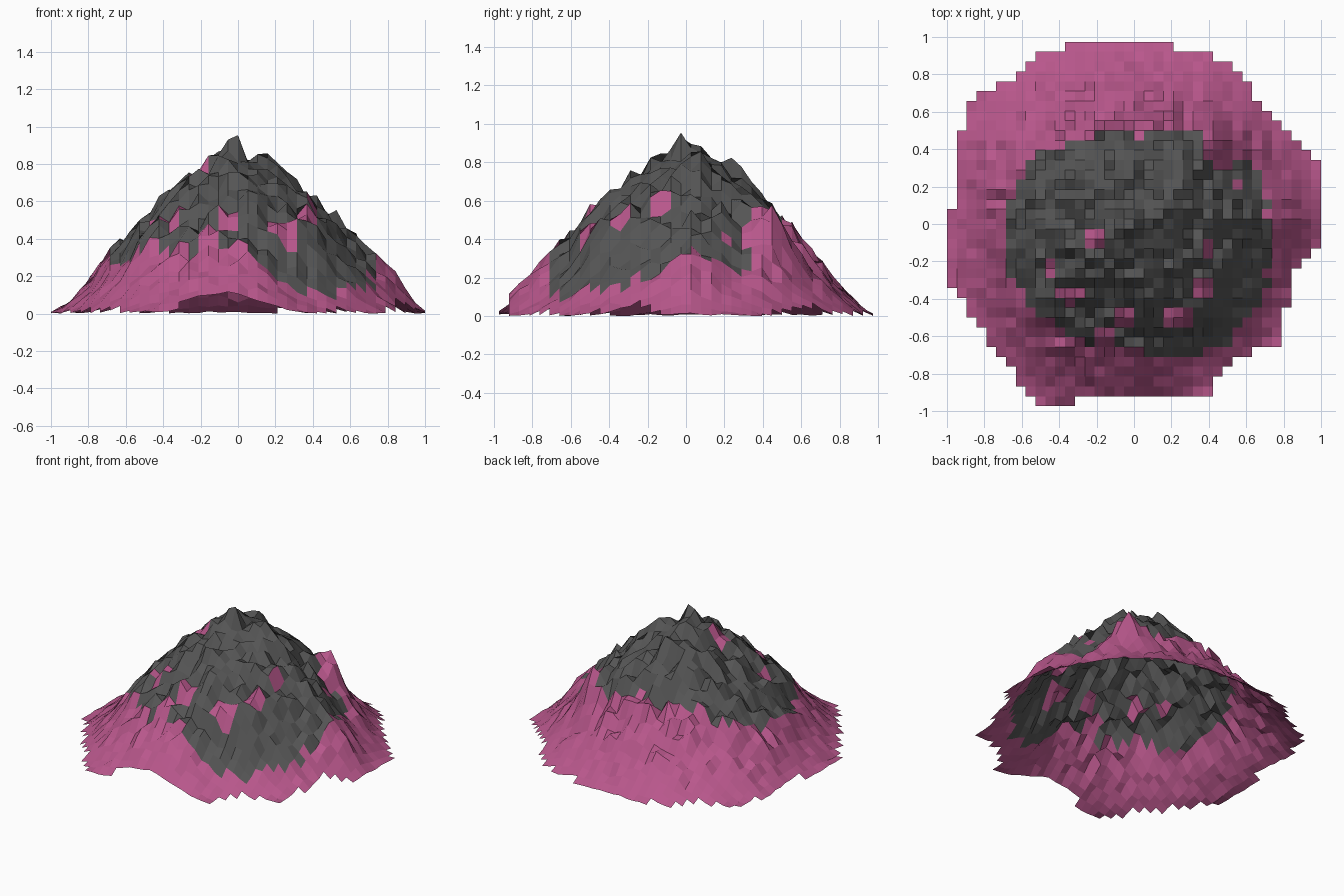
import bpy, math, random
from mathutils import Vector, noise

if "Cube" in bpy.data.objects:
    bpy.data.objects.remove(bpy.data.objects["Cube"])

random.seed(4)
STEP = 2 / 38
Y_TOP = 37 * STEP / 2

# Ragged footprint: first and last grid line of each row, back to front
LEFT = [12, 9, 8, 7, 5, 3, 2, 2, 2, 1, 1, 1, 1, 1, 1, 1, 1, 0, 0, 0,
        0, 0, 0, 0, 0, 1, 2, 2, 3, 4, 4, 5, 6, 7, 7, 8, 9]
RIGHT = [23, 27, 29, 30, 31, 31, 32, 33, 34, 35, 36, 37, 38, 38, 38, 38, 38, 38, 38, 38,
         38, 37, 36, 35, 35, 35, 35, 34, 34, 34, 34, 31, 29, 28, 27, 27, 13]

# Radii every 30 degrees from +x: foot of the mountain and limit of bare rock
FOOT = [1.0, .99, 1.0, .97, 1.04, 1.05, .98, 1.0, 1.07, 1.03, .92, .95]
ROCK = [.72, .68, .56, .49, .52, .66, .68, .71, .70, .66, .80, .77]
# Slope profile from summit to foot, every tenth of the radius
SLOPE = [.90, .845, .785, .70, .615, .515, .405, .29, .18, .075, .006]
# Spurs and gullies: x, y, height, width
BUMPS = [(.43, .43, .17, .10), (-.45, -.45, .06, .10), (.56, .10, .06, .09),
         (-.12, -.1, .03, .08), (.29, -.46, .10, .09), (.3, -.68, -.03, .10),
         (-.05, -.9, .035, .22), (.42, -.36, .05, .08), (-.62, .0, .04, .07),
         (.80, .02, .085, .12), (.0, .28, .03, .10), (.15, .12, .03, .06)]
# Coloured patches inside the rock: x, y, radius
PATCHES = [(-.34, -.38, .06), (.38, -.36, .06), (.27, -.48, .06), (-.2, -.08, .05),
           (.55, .22, .04), (.47, .40, .11), (-.05, -.5, .05), (-.45, -.22, .05),
           (.38, -.13, .04), (-.17, -.6, .05), (.21, -.5, .04)]


def lerp(table, t, wrap=False):
    i = math.floor(t)
    n = len(table)
    if wrap:
        a, b = table[i % n], table[(i + 1) % n]
    else:
        a, b = table[min(i, n - 1)], table[min(i + 1, n - 1)]
    return a + (b - a) * (t - i)


def sector(x, y):
    return (math.atan2(y, x) / math.tau * 12) % 12


def height(i, j):
    x, y = -1 + i * STEP, Y_TOP - j * STEP
    r = math.hypot(x, y)
    t = r / lerp(FOOT, sector(x, y), True)
    z = lerp(SLOPE, t * 10)
    for bx, by, h, w in BUMPS:
        z += h * math.exp(-((x - bx) ** 2 + (y - by) ** 2) / (w * w))
    rough = max(0, min(1, (1 - t) * 2.5))
    z += rough * (.03 * noise.noise(Vector((x * 6, y * 6, 2))) + random.uniform(-.055, .05))
    z += .01 * (1 - rough) * random.random()
    if i == 19 and j == 19:
        z = .96
    return max(z, .004 if t < .99 else 0)


def is_rock(i, j):
    x, y = -1 + (i + .5) * STEP, Y_TOP - (j + .5) * STEP
    if any(math.hypot(x - px, y - py) < pr for px, py, pr in PATCHES):
        return False
    edge = lerp(ROCK, sector(x, y), True) + random.uniform(-.03, .03)
    return math.hypot(x, y) < edge


def material(name, rgb):
    m = bpy.data.materials.new(name)
    m.diffuse_color = (*rgb, 1)
    m.use_nodes = True
    m.node_tree.nodes["Principled BSDF"].inputs["Base Color"].default_value = m.diffuse_color
    return m


heights = {(i, j): height(i, j) for j in range(38) for i in range(39)}
low = min(heights.values())
cells = [(i, j) for j in range(37) for i in range(LEFT[j], RIGHT[j])]
rock = {c for c in cells if is_rock(*c)}


def terrain(name, part, mat):
    index, verts, faces = {}, [], []
    for i, j in part:
        face = []
        for key in ((i, j + 1), (i + 1, j + 1), (i + 1, j), (i, j)):
            if key not in index:
                index[key] = len(verts)
                verts.append((-1 + key[0] * STEP, Y_TOP - key[1] * STEP, heights[key] - low))
            face.append(index[key])
        faces.append(face)
    mesh = bpy.data.meshes.new(name)
    mesh.from_pydata(verts, [], faces)
    mesh.materials.append(mat)
    bpy.context.collection.objects.link(bpy.data.objects.new(name, mesh))


# Rocky summit and coloured lower slopes share one height grid
terrain("rock_summit", sorted(rock), material("dark_rock", (.09, .09, .09)))
terrain("lower_slopes", [c for c in cells if c not in rock], material("pink_ground", (.48, .095, .26)))
